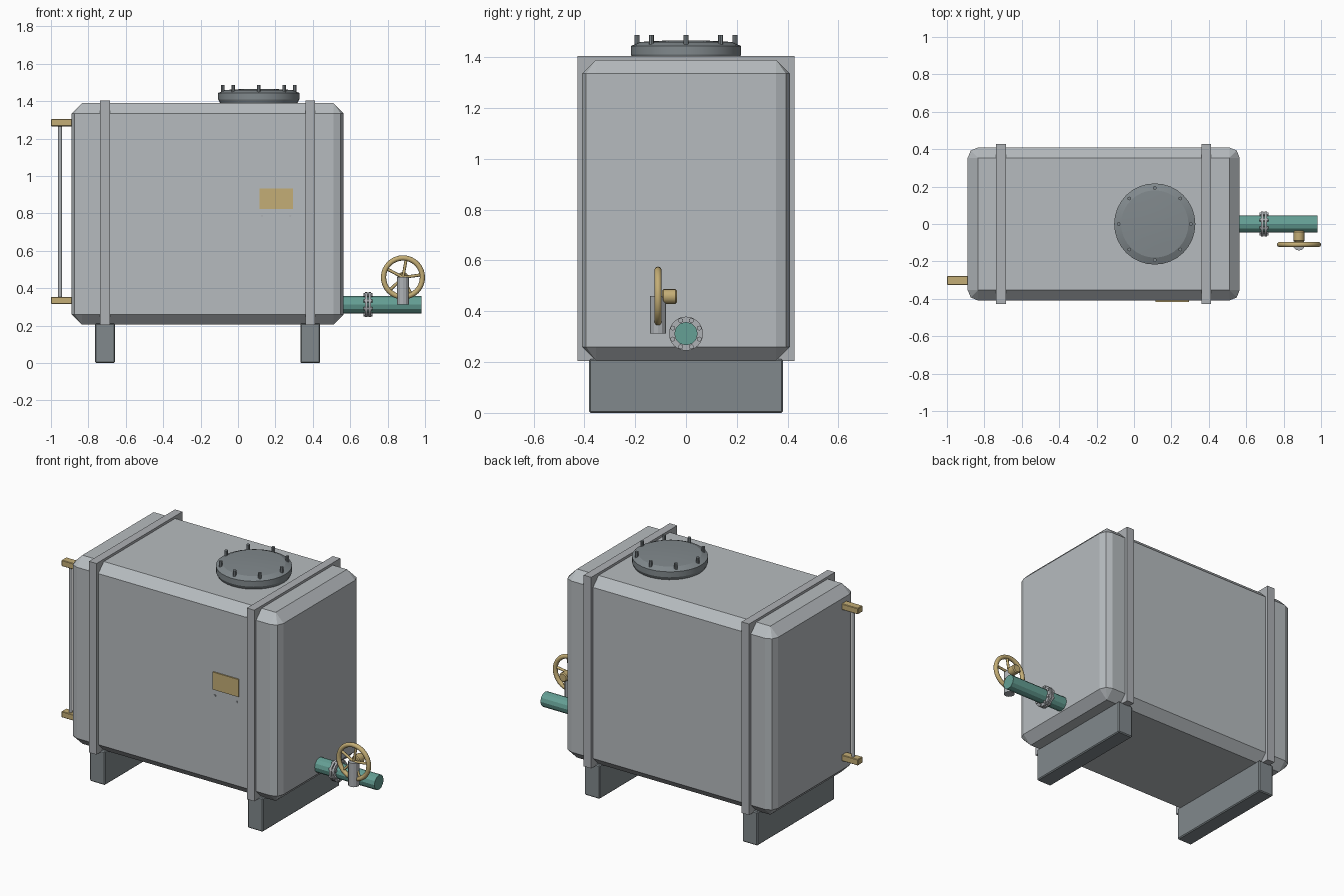
import bpy, bmesh
from math import pi, cos, sin, radians
from mathutils import Matrix, Vector

if "Cube" in bpy.data.objects:
    bpy.data.objects.remove(bpy.data.objects["Cube"], do_unlink=True)


def material(name, rgb):
    m = bpy.data.materials.new(name)
    m.use_nodes = True
    m.diffuse_color = (*rgb, 1)
    m.node_tree.nodes["Principled BSDF"].inputs["Base Color"].default_value = (*rgb, 1)
    return m


TANK = material("light grey paint", (0.47, 0.50, 0.52))
STEEL = material("grey steel", (0.42, 0.44, 0.46))
DARK = material("dark grey steel", (0.22, 0.25, 0.265))
BRASS = material("brass", (0.55, 0.42, 0.18))
TEAL = material("teal paint", (0.13, 0.35, 0.30))


def finish(name, bm, mat, smooth=None):
    bmesh.ops.recalc_face_normals(bm, faces=bm.faces)
    me = bpy.data.meshes.new(name)
    bm.to_mesh(me)
    bm.free()
    me.materials.append(mat)
    ob = bpy.data.objects.new(name, me)
    bpy.context.collection.objects.link(ob)
    if smooth:
        bpy.ops.object.select_all(action='DESELECT')
        ob.select_set(True)
        bpy.context.view_layer.objects.active = ob
        bpy.ops.object.shade_smooth_by_angle(angle=radians(smooth))
    return ob


def box(name, lo, hi, mat, bevel=0):
    lo, hi = Vector(lo), Vector(hi)
    bm = bmesh.new()
    bmesh.ops.create_cube(bm, size=1, matrix=Matrix.Translation((lo + hi) / 2)
                          @ Matrix.Diagonal((*(hi - lo), 1)))
    if bevel:
        bmesh.ops.bevel(bm, geom=bm.edges[:], offset=bevel, segments=1, affect='EDGES')
    return finish(name, bm, mat)


def add_rod(bm, a, b, r, sides=12):
    a, b = Vector(a), Vector(b)
    turn = (b - a).to_track_quat('Z', 'Y').to_matrix().to_4x4()
    bmesh.ops.create_cone(bm, cap_ends=True, segments=sides, radius1=r, radius2=r,
                          depth=(b - a).length, matrix=Matrix.Translation((a + b) / 2) @ turn)


def rods(name, ends, r, mat, sides=12, smooth=None):
    bm = bmesh.new()
    for a, b in ends:
        add_rod(bm, a, b, r, sides)
    return finish(name, bm, mat, smooth)


def ring(radius, count, start=0.0):
    angles = [start + 2 * pi * i / count for i in range(count)]
    return [(radius * cos(t), radius * sin(t)) for t in angles]


# Tank body: chamfered top and bottom, rounded upright corners
R, CX, HX, HY = 0.055, -0.162, 0.727, 0.409
bm = bmesh.new()
for sx in (-1, 1):
    for sy in (-1, 1):
        x, y = HX - R, HY - R
        for z in (0.205, 1.39):
            bm.verts.new((CX + sx * x, sy * y, z))
        for z in (0.205 + R, 1.39 - R):
            for t in (0, pi / 4, pi / 2):
                bm.verts.new((CX + sx * (x + R * cos(t)), sy * (y + R * sin(t)), z))
bmesh.ops.convex_hull(bm, input=bm.verts[:])
bmesh.ops.dissolve_limit(bm, angle_limit=0.02, verts=bm.verts[:], edges=bm.edges[:])
finish("tank_body", bm, TANK)

# Feet and straps
for side, x in (("right", -0.711), ("left", 0.386)):
    box(side + "_foot", (x - 0.053, -0.382, 0), (x + 0.053, 0.382, 0.212), DARK, 0.006)
    box(side + "_strap", (x - 0.026, -0.427, 0.204), (x + 0.026, 0.427, 1.405), STEEL)

# Hatch lid, turned from a profile
LID_X = 0.111
profile = [(0, 1.385), (0.205, 1.385), (0.217, 1.41), (0.217, 1.444),
           (0.18, 1.46), (0.09, 1.465), (0, 1.466)]
bm = bmesh.new()
pts = [bm.verts.new((LID_X + r, 0, z)) for r, z in profile]
edges = [bm.edges.new(pair) for pair in zip(pts, pts[1:])]
bmesh.ops.spin(bm, geom=pts + edges, cent=(LID_X, 0, 0), axis=(0, 0, 1),
               angle=2 * pi, steps=32, use_merge=True)
bmesh.ops.remove_doubles(bm, verts=bm.verts[:], dist=0.0005)
finish("hatch_lid", bm, DARK, 20)
rods("hatch_bolts", [((LID_X + x, y, 1.44), (LID_X + x, y, 1.487)) for x, y in ring(0.193, 8)],
     0.010, DARK, 8)

# Level gauge on the right end
for level, z in (("lower", 0.335), ("upper", 1.285)):
    box(level + "_gauge_bracket", (-1, -0.326, z - 0.019), (-0.885, -0.278, z + 0.019), BRASS, 0.003)
rods("gauge_tube", [((-0.951, -0.302, 0.34), (-0.951, -0.302, 1.28))], 0.011, STEEL, 12, 40)

# Nameplate and its two small studs
box("nameplate", (0.115, -0.417, 0.824), (0.295, -0.408, 0.934), BRASS)
rods("plate_studs", [((x, -0.414, 0.787), (x, -0.405, 0.787)) for x in (0.128, 0.279)],
     0.006, STEEL, 8)

# Outlet pipe with a bolted flange
PZ = 0.312
rods("outlet_pipe", [((0.55, 0, PZ), (0.98, 0, PZ))], 0.046, TEAL, 12)
rods("pipe_flanges", [((a, 0, PZ), (a + 0.013, 0, PZ)) for a in (0.680, 0.699)],
     0.067, STEEL, 24, 30)
rods("flange_bolts", [((0.672, y, PZ + z), (0.719, y, PZ + z)) for y, z in ring(0.056, 8, pi / 8)],
     0.010, STEEL, 6)

# Valve stem, hub and handwheel
WX, WY, WZ = 0.882, -0.11, 0.458
rods("valve_stem", [((WX, WY, 0.312), (WX, WY, 0.461))], 0.032, STEEL, 12)
hub = rods("wheel_hub", [((WX, -0.095, WZ), (WX, -0.036, WZ))], 0.029, BRASS, 16, 30)
rim_bevel = hub.modifiers.new("rounded ends", 'BEVEL')
rim_bevel.width = 0.006
rim_bevel.limit_method = 'ANGLE'
rods("wheel_spokes", [((WX, WY, WZ), (WX + x, WY, WZ + z)) for x, z in ring(0.103, 5, radians(80))],
     0.008, BRASS, 8, 50)
bpy.ops.mesh.primitive_torus_add(major_radius=0.104, minor_radius=0.014, major_segments=32,
                                 minor_segments=10, location=(WX, WY, WZ), rotation=(pi / 2, 0, 0))
wheel = bpy.context.object
wheel.name = "handwheel_rim"
wheel.data.materials.append(BRASS)
bpy.ops.object.shade_smooth_by_angle(angle=radians(50))
